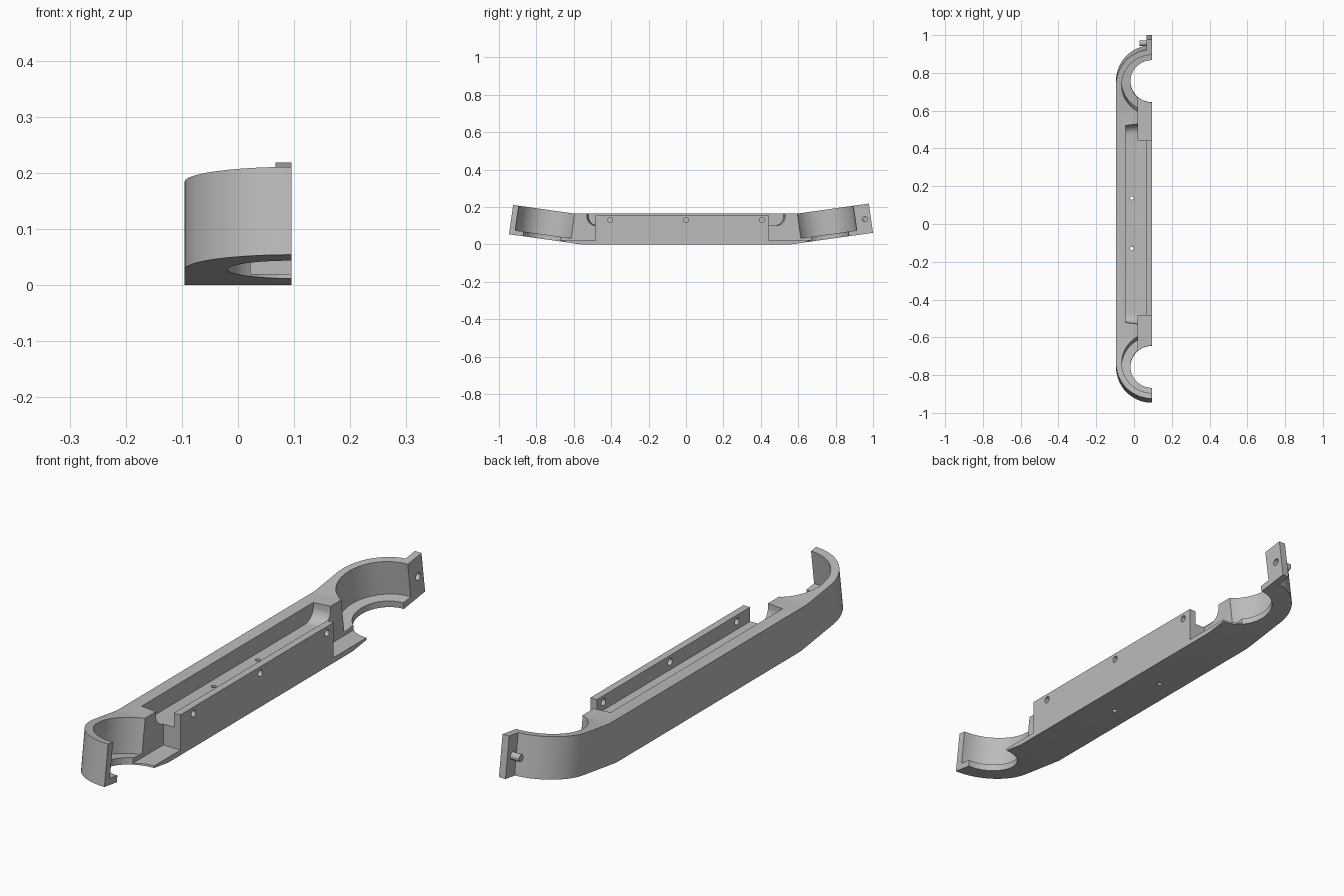
import bpy, bmesh, math

cube = bpy.data.objects.get("Cube")
if cube:
    bpy.data.objects.remove(cube, do_unlink=True)

SIDE = 0.095            # half width
HINGE = 0.56            # where the ends start to tilt
TILT = math.radians(8)
CO, SI = math.cos(TILT), math.sin(TILT)
END_H = 0.158           # thickness of the tilted ends
CENTRE = 0.2            # ring centre along the tilted end

grey = bpy.data.materials.new("light grey")
grey.use_nodes = True
grey.diffuse_color = (0.5, 0.5, 0.5, 1)
grey.node_tree.nodes["Principled BSDF"].inputs["Base Color"].default_value = (0.5, 0.5, 0.5, 1)


def prism(name, outline, lo, hi, place):
    """Extrude a 2D outline from lo to hi, mapping (u, v, w) with place."""
    bm = bmesh.new()
    rings = [[bm.verts.new(place(u, v, w)) for u, v in outline] for w in (lo, hi)]
    bm.faces.new(rings[0][::-1])
    bm.faces.new(rings[1])
    n = len(outline)
    for i in range(n):
        j = (i + 1) % n
        bm.faces.new((rings[0][i], rings[0][j], rings[1][j], rings[1][i]))
    bm.normal_update()
    if bm.calc_volume(signed=True) < 0:
        bmesh.ops.reverse_faces(bm, faces=bm.faces)
    mesh = bpy.data.meshes.new(name)
    bm.to_mesh(mesh)
    bm.free()
    mesh.materials.append(grey)
    obj = bpy.data.objects.new(name, mesh)
    bpy.context.collection.objects.link(obj)
    return obj


def arc(u, v, r, a0, a1, n):
    return [(u + r * math.cos(math.radians(a0 + (a1 - a0) * i / n)),
             v + r * math.sin(math.radians(a0 + (a1 - a0) * i / n))) for i in range(n + 1)]


def circle(u, v, r, n=64):
    return arc(u, v, r, 0, 360, n)[:-1]


def rect(u0, u1, v0, v1):
    return [(u0, v0), (u1, v0), (u1, v1), (u0, v1)]


def combine(target, other, operation):
    mod = target.modifiers.new("shape", 'BOOLEAN')
    mod.operation = operation
    mod.solver = 'EXACT'
    mod.object = other
    bpy.context.view_layer.objects.active = target
    bpy.ops.object.modifier_apply(modifier=mod.name)
    bpy.data.objects.remove(other, do_unlink=True)


def tilted(sign):
    """Plan (x, distance past hinge) and height, in the frame of one end."""
    return lambda x, s, h: (x, sign * (HINGE + s * CO - h * SI), s * SI + h * CO)


def across(y, z, x):
    return (x, y, z)


def upright(x, y, z):
    return (x, y, z)


# Main body: bent side profile extruded across the width
half = [(HINGE, 0)]
half += [tilted(1)(0, CENTRE, h)[1:] for h in (0, END_H)] + [(0.60, 0.165)]
profile = half + [(-y, z) for y, z in reversed(half)]
body = prism("clamp_body", profile, -SIDE, SIDE, across)

# Round ends and flanges
for sign in (1, -1):
    lobe = [(SIDE, CENTRE - 0.02)] + arc(SIDE, CENTRE, 0.19, 90, 180, 32) + [(-SIDE, CENTRE - 0.02)]
    combine(body, prism("round_end", lobe, 0, END_H, tilted(sign)), 'UNION')
    flange = rect(0.067, SIDE, 0.34, 0.444)
    combine(body, prism("flange", flange, 0, END_H, tilted(sign)), 'UNION')

# Bores with a bottom lip, and flange screw holes
for sign in (1, -1):
    place = tilted(sign)
    combine(body, prism("bore", circle(SIDE, CENTRE, 0.16), 0.025, 0.4, place), 'DIFFERENCE')
    combine(body, prism("lip_hole", circle(SIDE, CENTRE, 0.114), -0.1, 0.1, place), 'DIFFERENCE')
    hole = prism("flange_hole", circle(0.412, 0.079, 0.014, 24), 0.03, 0.13,
                 lambda s, h, x, p=place: p(x, s, h))
    combine(body, hole, 'DIFFERENCE')


# Wiring channel with filleted, slanted ends
def slanted(y, z, x):
    return (x, y - math.copysign(0.75 * (x - 0.02), y), z)


fillet = arc(0.52, 0.15, 0.05, -90, 0, 10) + [(0.57, 0.3)]
channel = fillet + [(-y, z) for y, z in reversed(fillet)]
combine(body, prism("channel", channel, -0.045, 0.067, slanted), 'DIFFERENCE')

# Open notches beside the bores, and the lowered rail top
for y0, y1 in ((0.445, 0.68), (-0.68, -0.485)):
    combine(body, prism("notch", rect(0.022, 0.2, y0, y1), 0.02, 0.3, upright), 'DIFFERENCE')
combine(body, prism("rail_top", rect(0.06, 0.2, -0.5, 0.46), 0.155, 0.3, upright), 'DIFFERENCE')

# Screw holes in the rail and the channel floor
for y in (-0.405, 0, 0.405):
    combine(body, prism("rail_hole", circle(y, 0.13, 0.013, 24), 0.05, 0.13, across), 'DIFFERENCE')
for y in (-0.13, 0.137):
    combine(body, prism("floor_hole", circle(-0.012, y, 0.009, 24), -0.1, 0.13, upright), 'DIFFERENCE')

# Smooth shading on the curved walls
bpy.ops.object.select_all(action='DESELECT')
body.select_set(True)
bpy.context.view_layer.objects.active = body
bpy.ops.object.shade_smooth_by_angle(angle=math.radians(25))
